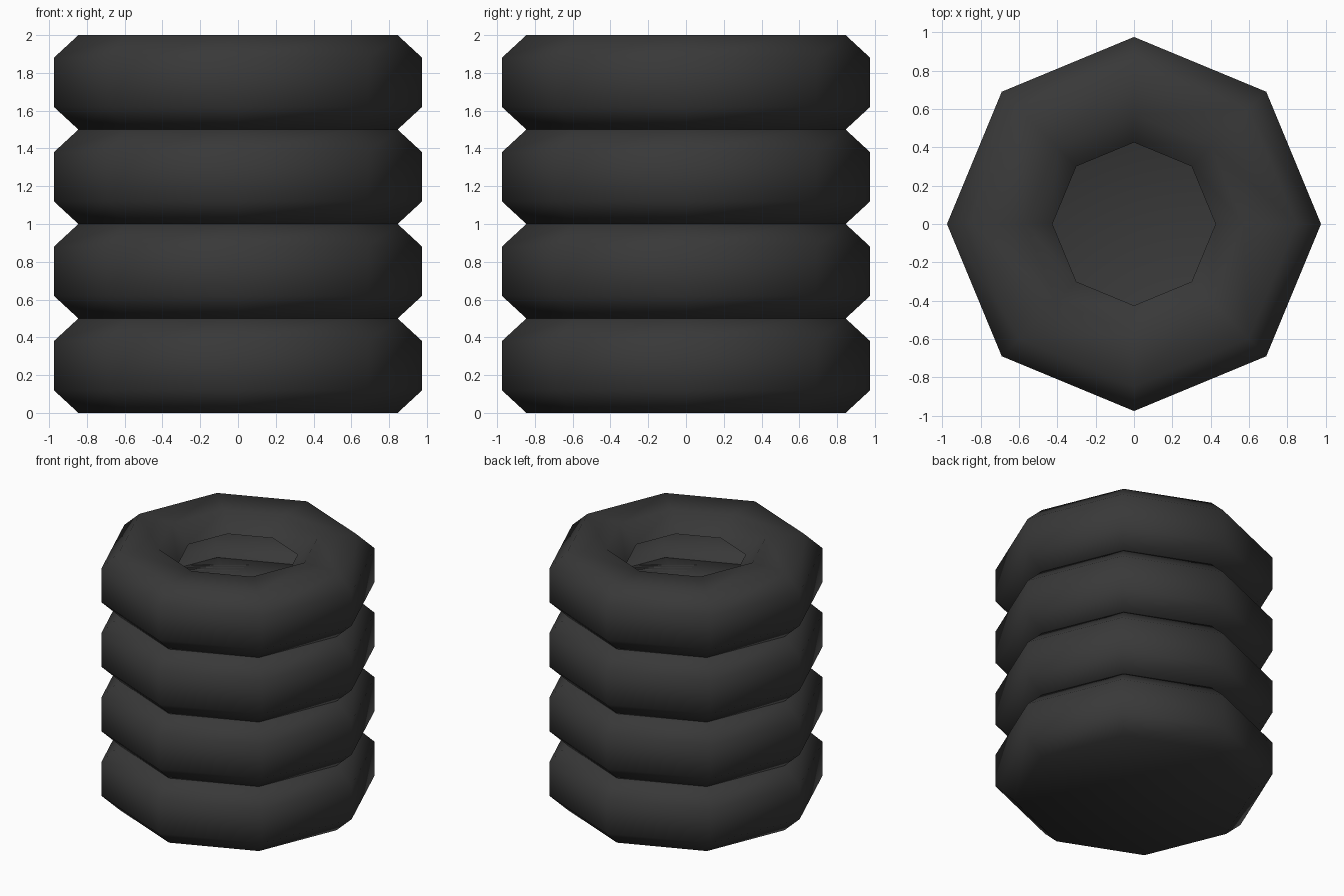
import bpy, bmesh, math

if "Cube" in bpy.data.objects:
    bpy.data.objects.remove(bpy.data.objects["Cube"])

SIDES = 8
HEIGHT = 0.5

# Half-section (radius, z): base edge, tread, flat top, then the sunken inner lip
PROFILE = [(0.845, 0.0), (0.975, 0.12), (0.975, 0.38),
           (0.845, 0.5), (0.57, 0.5), (0.425, 0.375)]

rubber = bpy.data.materials.new("black_rubber")
rubber.diffuse_color = (0.04, 0.04, 0.04, 1)
rubber.use_nodes = True
rubber.node_tree.nodes["Principled BSDF"].inputs["Base Color"].default_value = rubber.diffuse_color


def make_tyre_mesh():
    bm = bmesh.new()
    rings = []
    for r, z in PROFILE:
        rings.append([bm.verts.new((r * math.cos(math.tau * i / SIDES),
                                    r * math.sin(math.tau * i / SIDES), z))
                      for i in range(SIDES)])
    for low, high in zip(rings, rings[1:]):
        for i in range(SIDES):
            j = (i + 1) % SIDES
            bm.faces.new((low[i], low[j], high[j], high[i]))
    # Closed underside
    bm.faces.new(reversed(rings[0]))
    for f in bm.faces:
        f.smooth = True
    mesh = bpy.data.meshes.new("tyre")
    bm.to_mesh(mesh)
    bm.free()
    mesh.materials.append(rubber)
    return mesh


# Stack of four identical tyres
tyre_mesh = make_tyre_mesh()
for n in range(4):
    tyre = bpy.data.objects.new(f"tyre_{n + 1}", tyre_mesh)
    tyre.location.z = n * HEIGHT
    bpy.context.collection.objects.link(tyre)
